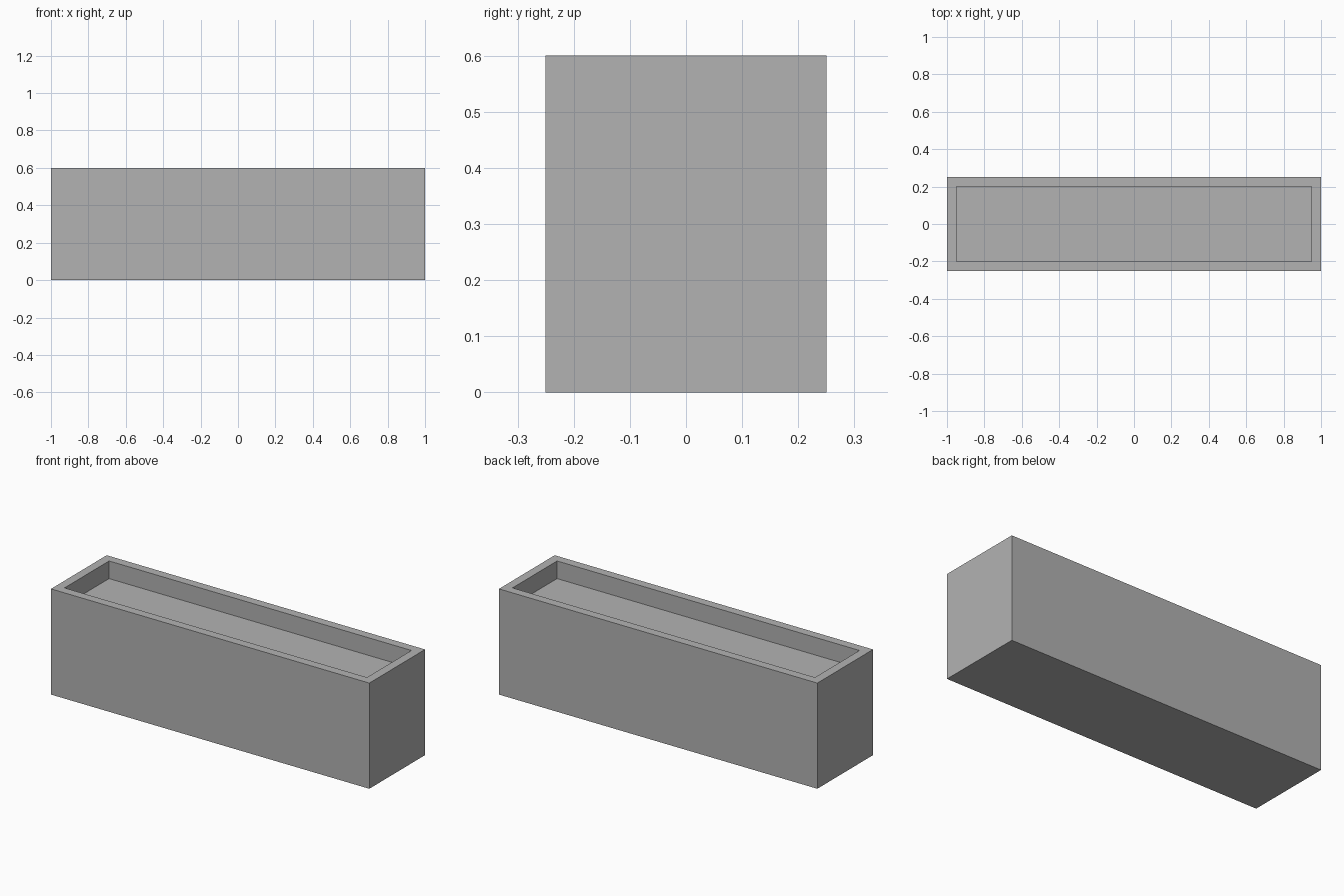
import bpy
import bmesh
from mathutils import Vector

LENGTH, DEPTH, HEIGHT = 2.0, 0.5, 0.6
WALL, RECESS = 0.05, 0.1

cube = bpy.data.objects.get("Cube")
if cube:
    bpy.data.objects.remove(cube, do_unlink=True)

# Plain grey material
grey = bpy.data.materials.new("stone_grey")
grey.use_nodes = True
colour = (0.448, 0.448, 0.448, 1)
grey.diffuse_color = colour
grey.node_tree.nodes["Principled BSDF"].inputs["Base Color"].default_value = colour

# Solid box standing on the ground
bm = bmesh.new()
bmesh.ops.create_cube(bm, size=1)
bmesh.ops.scale(bm, vec=(LENGTH, DEPTH, HEIGHT), verts=bm.verts)
bmesh.ops.translate(bm, vec=(0, 0, HEIGHT / 2), verts=bm.verts)

# Rim: inset the top face
bm.normal_update()
top = max(bm.faces, key=lambda f: f.calc_center_median().z)
bmesh.ops.inset_region(bm, faces=[top], thickness=WALL, use_even_offset=True)

# Shallow recess: extrude the inset face downwards
floor = bmesh.ops.extrude_discrete_faces(bm, faces=[top])["faces"][0]
bmesh.ops.translate(bm, vec=Vector((0, 0, -RECESS)), verts=floor.verts)
bmesh.ops.recalc_face_normals(bm, faces=bm.faces)

mesh = bpy.data.meshes.new("planter_box")
bm.to_mesh(mesh)
bm.free()
mesh.materials.append(grey)
planter = bpy.data.objects.new("planter_box", mesh)
bpy.context.collection.objects.link(planter)
